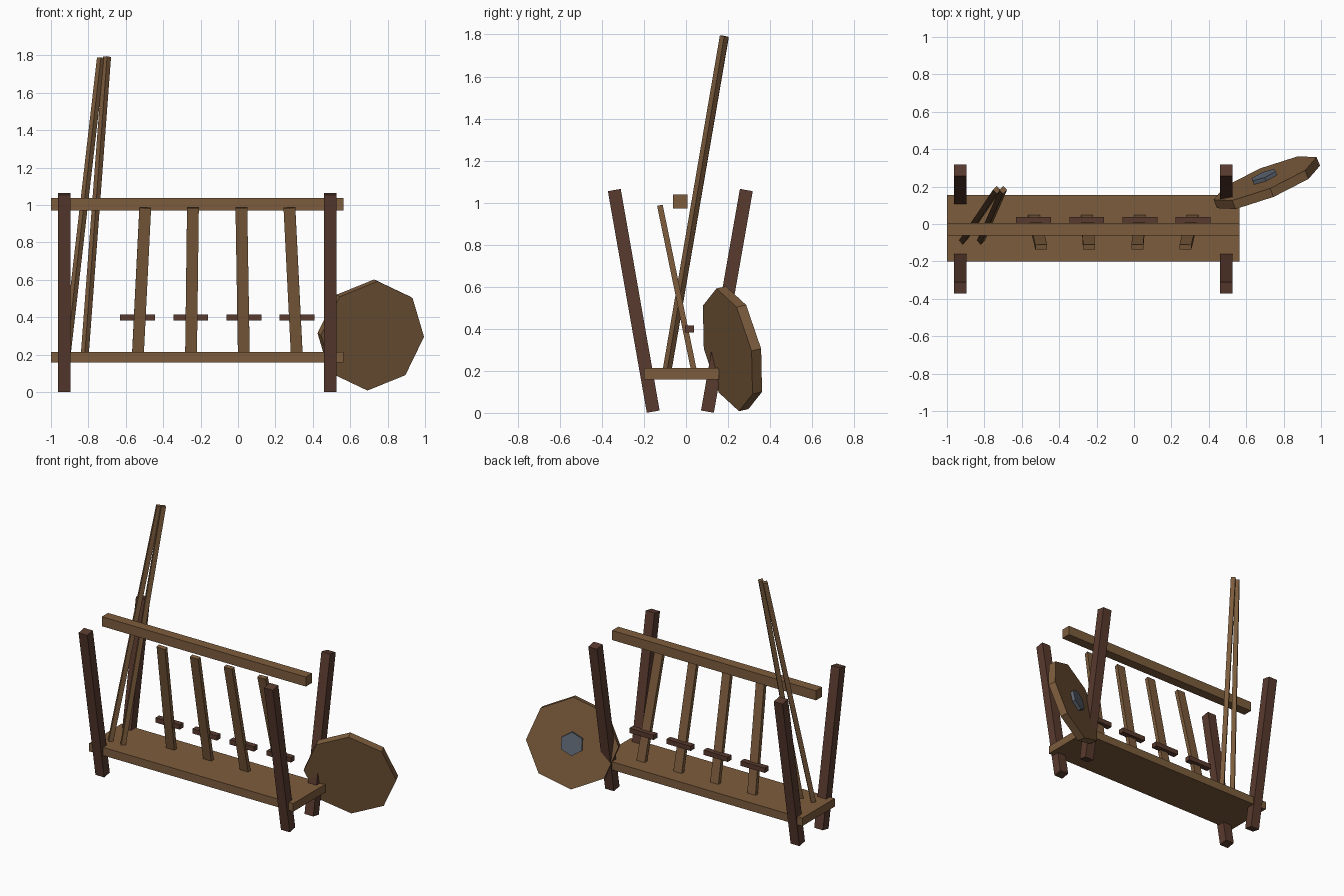
import bpy, math
from mathutils import Vector, Matrix

if "Cube" in bpy.data.objects:
    bpy.data.objects.remove(bpy.data.objects["Cube"])


def material(name, rgb):
    m = bpy.data.materials.new(name)
    m.diffuse_color = (*rgb, 1)
    m.use_nodes = True
    m.node_tree.nodes["Principled BSDF"].inputs["Base Color"].default_value = m.diffuse_color
    return m


WOOD = material("warm wood", (0.202, 0.107, 0.046))
DARK = material("dark wood", (0.100, 0.043, 0.028))
STEEL = material("blue grey steel", (0.110, 0.130, 0.165))


def frame(x, y, z, origin):
    return Matrix.Translation(origin) @ Matrix((x, y, z)).transposed().to_4x4()


def finish(name, mat, matrix):
    ob = bpy.context.object
    ob.name = name
    ob.data.transform(matrix)
    ob.data.materials.append(mat)


def box(name, lo, hi, mat):
    lo, hi = Vector(lo), Vector(hi)
    bpy.ops.mesh.primitive_cube_add(size=1)
    finish(name, mat, Matrix.Translation((lo + hi) / 2) @ Matrix.Diagonal((*(hi - lo), 1)))


def beam(name, p0, p1, wx, wy, mat, spin=0):
    """Rectangular bar running from p0 to p1, width axis kept near world x."""
    p0, p1 = Vector(p0), Vector(p1)
    d = (p1 - p0).normalized()
    x = Vector((1, 0, 0))
    x = (x - d * d.x).normalized()
    bpy.ops.mesh.primitive_cube_add(size=1)
    finish(name, mat, frame(x, d.cross(x), d, (p0 + p1) / 2)
           @ Matrix.Rotation(spin, 4, 'Z')
           @ Matrix.Diagonal((wx, wy, (p1 - p0).length, 1)))


# Shelf and top rail
box("shelf", (-1, -0.20, 0.158), (0.563, 0.156, 0.214), WOOD)
box("top_rail", (-1, -0.062, 0.972), (0.563, 0.006, 1.038), WOOD)

# Splayed legs at both ends
for side, x in (("left", -0.928), ("right", 0.493)):
    beam("front_leg_" + side, (x, -0.156, 0.006), (x, -0.341, 1.060), 0.067, 0.062, DARK)
    beam("back_leg_" + side, (x, 0.102, 0.006), (x, 0.287, 1.060), 0.067, 0.062, DARK)

# Leaning wooden blades with cross guards
blades = ((-0.535, -0.496), (-0.251, -0.241), (0.031, 0.018), (0.314, 0.275))
for i, (xb, xt) in enumerate(blades):
    beam(f"blade_{i + 1}", (xb, 0.037, 0.205), (xt, -0.124, 0.986), 0.063, 0.027, WOOD)
    xc = -0.537 + 0.2843 * i
    box(f"guard_{i + 1}", (xc - 0.093, -0.004, 0.382), (xc + 0.093, 0.037, 0.415), DARK)

# Two long poles, square section turned on edge
for i, (xb, xt, zt) in enumerate(((-0.917, -0.733, 1.786), (-0.820, -0.700, 1.792))):
    beam(f"pole_{i + 1}", (xb, -0.092, 0.19), (xt, 0.182, zt), 0.030, 0.030, WOOD, math.pi / 4)

# Octagonal shield leaning on the back right leg, with a hexagonal boss behind
n = Vector((-0.37, 0.905, 0.20)).normalized()
u = Vector((0.927, 0.376, -0.017))
u = (u - n * u.dot(n)).normalized()
w = n.cross(u)
centre = Vector((0.710, 0.221, 0.305))
for name, sides, r, depth, off, mat in (("shield", 8, 0.298, 0.05, 0, WOOD),
                                        ("shield_boss", 6, 0.077, 0.04, 0.026, STEEL)):
    bpy.ops.mesh.primitive_cylinder_add(vertices=sides, radius=r, depth=depth)
    finish(name, mat, frame(u, w, n, centre + n * off))
